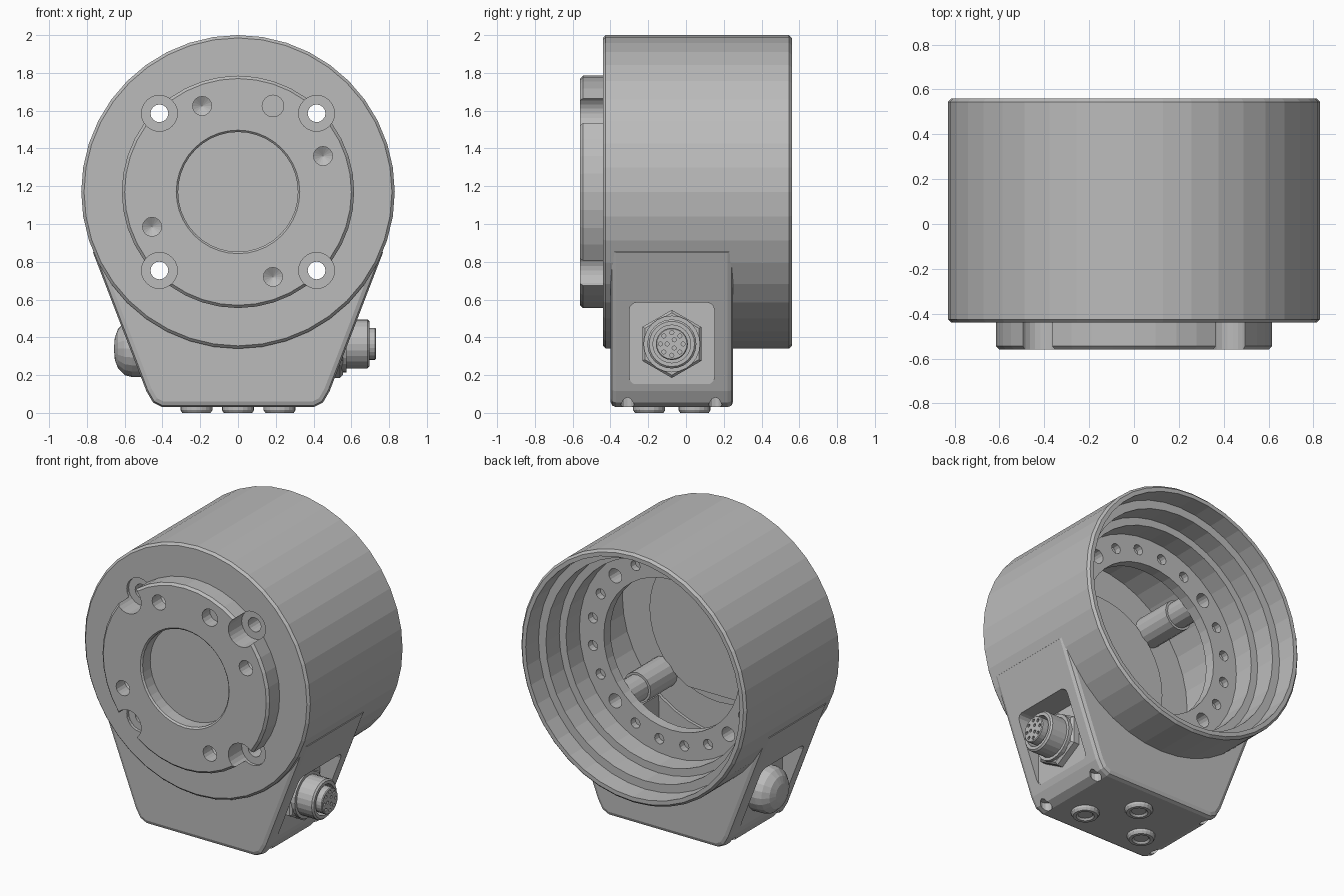
import bpy, bmesh, math
from mathutils import Matrix, Vector

if "Cube" in bpy.data.objects:
    bpy.data.objects.remove(bpy.data.objects["Cube"])

CZ = 1.17  # height of the main axis
grey = bpy.data.materials.new("light_grey")
grey.diffuse_color = (0.5, 0.5, 0.5, 1)
grey.use_nodes = True
grey.node_tree.nodes["Principled BSDF"].inputs["Base Color"].default_value = grey.diffuse_color


def make(name, bm):
    bmesh.ops.recalc_face_normals(bm, faces=bm.faces[:])
    me = bpy.data.meshes.new(name)
    bm.to_mesh(me)
    bm.free()
    me.materials.append(grey)
    ob = bpy.data.objects.new(name, me)
    bpy.context.collection.objects.link(ob)
    return ob


def revolve(bm, profile, axis, origin, seg):
    """Turn (radius, distance) points round an axis through origin."""
    rot = Vector((0, 0, 1)).rotation_difference(Vector(axis)).to_matrix().to_4x4()
    m = Matrix.Translation(origin) @ rot
    rings = []
    for r, d in profile:
        n = 1 if r == 0 else seg
        rings.append([bm.verts.new(m @ Vector((r * math.cos(2 * math.pi * i / seg),
                      r * math.sin(2 * math.pi * i / seg), d))) for i in range(n)])
    for a, b in zip(rings, rings[1:]):
        for i in range(seg):
            j = (i + 1) % seg
            vs = [a[i % len(a)], a[j % len(a)], b[j % len(b)], b[i % len(b)]]
            bm.faces.new(list(dict.fromkeys(vs)))


def turned(name, profile, axis=(0, 1, 0), origin=(0, 0, CZ), seg=40):
    bm = bmesh.new()
    revolve(bm, profile, axis, origin, seg)
    return make(name, bm)


def rod(bm, r, a, b, axis, origin, seg=16):
    revolve(bm, [(0, a), (r, a), (r, b), (0, b)], axis, origin, seg)


def prism(bm, half, y0, y1):
    """Extrude a mirrored x-z outline along y."""
    pts = half + [(-x, z) for x, z in reversed(half)]
    f = bm.faces.new([bm.verts.new((x, y0, z)) for x, z in pts])
    ext = bmesh.ops.extrude_face_region(bm, geom=[f])["geom"]
    bmesh.ops.translate(bm, vec=(0, y1 - y0, 0),
                        verts=[v for v in ext if isinstance(v, bmesh.types.BMVert)])


def boolean(ob, other, op):
    mod = ob.modifiers.new("bool", "BOOLEAN")
    mod.operation, mod.object, mod.solver = op, other, "EXACT"
    bpy.context.view_layer.objects.active = ob
    bpy.ops.object.modifier_apply(modifier=mod.name)
    bpy.data.objects.remove(other)


Y = (0, 1, 0)
corners = [(sx * 0.416, CZ + sz * 0.416) for sx in (-1, 1) for sz in (-1, 1)]

# Drum with front boss and round recess
housing = turned("housing", [
    (0, -0.47), (0.317, -0.47), (0.317, -0.55), (0.327, -0.56), (0.6, -0.56),
    (0.615, -0.545), (0.615, -0.44), (0.815, -0.44), (0.83, -0.425),
    (0.83, 0.545), (0.815, 0.56), (0, 0.56)])

# Tapered lower box with rounded edges
bm = bmesh.new()
prism(bm, [(0.40, 0.03), (0.45, 0.055), (0.485, 0.115), (0.768, 0.85), (0.5, 1.15)], -0.4, 0.25)
low = [e for e in bm.edges if (e.verts[0].co.z + e.verts[1].co.z) / 2 < 0.8
       and abs(e.verts[0].co.y - e.verts[1].co.y) < 0.01]
bmesh.ops.bevel(bm, geom=low, offset=0.03, segments=2, profile=0.5, affect="EDGES")
boolean(housing, make("lower_box", bm), "UNION")

# Stepped hollow, open at the back
boolean(housing, turned("hollow", [
    (0, 0.65), (0.79, 0.65), (0.785, 0.43), (0.73, 0.43), (0.73, 0.29), (0.68, 0.29),
    (0.68, 0.15), (0.5, 0.15), (0.5, 0.08), (0.72, 0.08), (0.72, -0.36),
    (0.5, -0.36), (0.5, -0.33), (0, -0.33)]), "DIFFERENCE")

# Space inside the lower box
bm = bmesh.new()
prism(bm, [(0.36, 0.13), (0.43, 0.3), (0.44, 0.6), (0.3, 0.72)], -0.34, 0.07)
boolean(housing, make("box_space", bm), "DIFFERENCE")

# Screw posts inside the hollow
bm = bmesh.new()
for x, z in corners:
    revolve(bm, [(0, -0.39), (0.1, -0.39), (0.1, -0.08), (0.085, -0.08), (0.085, 0.1), (0, 0.1)],
            Y, (x, 0, z), 16)
boolean(housing, make("screw_posts", bm), "UNION")

# Counterbores and drilled holes in the front
bm = bmesh.new()
for x, z in corners:
    rod(bm, 0.095, -0.7, -0.42, Y, (x, 0, z), 24)
for x, z in [(-0.19, 1.625), (0.45, 1.36), (-0.455, 0.985), (0.185, 0.72)]:
    revolve(bm, [(0, -0.7), (0.05, -0.7), (0.05, -0.47), (0, -0.44)], Y, (x, 0, z), 16)
rod(bm, 0.057, -0.7, -0.48, Y, (0.185, 0, 1.625))
boolean(housing, make("front_holes", bm), "DIFFERENCE")

# Through holes, back ring holes, bottom corner holes
bm = bmesh.new()
for x, z in corners:
    rod(bm, 0.047, -0.6, 0.25, Y, (x, 0, z))
for i in range(20):
    a = math.radians(9 + 18 * i)
    if i % 5 != 2:
        rod(bm, 0.034, 0.105, 0.25, Y, (0.588 * math.cos(a), 0, CZ + 0.588 * math.sin(a)), 12)
for x in (-0.43, 0.43):
    for y in (-0.31, 0.155):
        rod(bm, 0.036, -0.1, 0.085, (0, 0, 1), (x, y, 0), 12)
boolean(housing, make("drilled_holes", bm), "DIFFERENCE")

# Rounded side pockets with upright floors
bm = bmesh.new()
for s in (-1, 1):
    box = bmesh.ops.create_cube(bm, size=1, matrix=Matrix.Translation((s * 0.75, -0.075, 0.367))
                                @ Matrix.Diagonal((0.5, 0.45, 0.435, 1)))
    es = {e for v in box["verts"] for e in v.link_edges
          if abs(e.verts[0].co.x - e.verts[1].co.x) > 0.1}
    bmesh.ops.bevel(bm, geom=list(es), offset=0.04, segments=3, profile=0.5, affect="EDGES")
boolean(housing, make("pockets", bm), "DIFFERENCE")

# Connector on the right: hex nut, shell, socket insert with pin holes
X, at = (1, 0, 0), (0, -0.075, 0.365)
turned("connector_nut", [(0, 0.46), (0.18, 0.46), (0.18, 0.54), (0.165, 0.555), (0, 0.555)], X, at, 6)
turned("connector_shell", [(0, 0.5), (0.15, 0.5), (0.15, 0.575), (0.13, 0.575), (0.13, 0.685),
                           (0.12, 0.695), (0.1, 0.695), (0.1, 0.62), (0, 0.62)], X, at, 24)
insert = turned("connector_insert", [(0, 0.6), (0.085, 0.6), (0.085, 0.725), (0.08, 0.73), (0, 0.73)],
                X, at, 24)
bm = bmesh.new()
pins = [(0.06, i * 45) for i in range(8)] + [(0.025, 60 + i * 120) for i in range(3)]
for r, d in pins:
    a = math.radians(d)
    rod(bm, 0.011, 0.7, 0.8, X, (0, at[1] + r * math.cos(a), at[2] + r * math.sin(a)), 8)
boolean(insert, make("pin_holes", bm), "DIFFERENCE")

# Domed plug on the left
turned("plug", [(0, 0.47), (0.15, 0.47), (0.15, 0.56), (0.14, 0.6), (0.105, 0.635),
                (0.06, 0.652), (0, 0.657)], (-1, 0, 0), (0, -0.075, 0.34), 20)

# Three screw plugs underneath
for i, (x, y) in enumerate([(-0.22, -0.195), (0.22, -0.195), (0, 0.045)]):
    turned(f"bottom_plug_{i + 1}", [(0, 0.012), (0.045, 0.012), (0.055, 0), (0.075, 0),
                                    (0.085, 0.015), (0.085, 0.06), (0, 0.06)], (0, 0, 1), (x, y, 0), 20)
